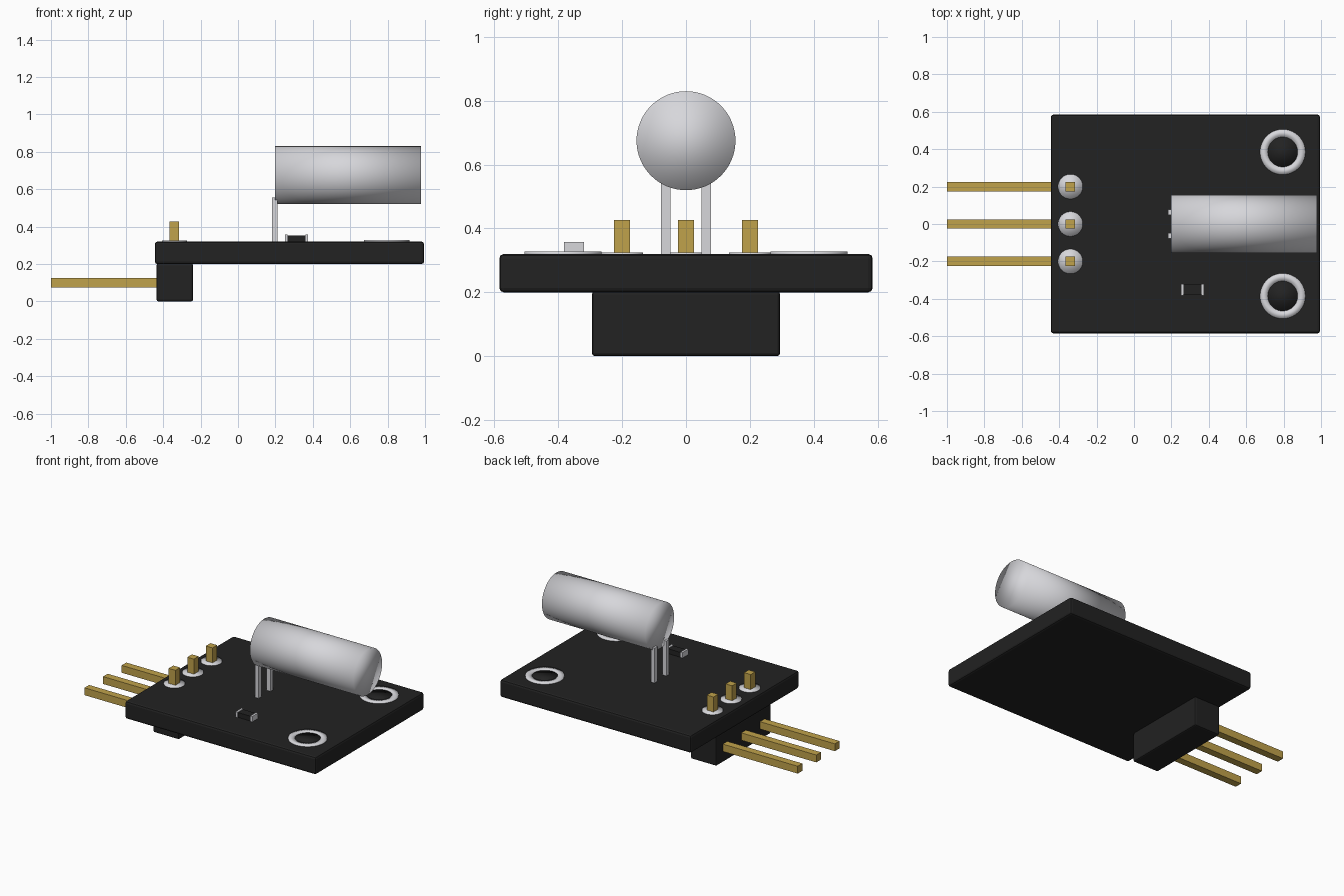
import bpy
import bmesh
from mathutils import Matrix

old = bpy.data.objects.get("Cube")
if old:
    bpy.data.objects.remove(old, do_unlink=True)


def material(name, rgb):
    m = bpy.data.materials.new(name)
    m.use_nodes = True
    m.diffuse_color = (*rgb, 1)
    bsdf = next(n for n in m.node_tree.nodes if n.type == 'BSDF_PRINCIPLED')
    bsdf.inputs["Base Color"].default_value = (*rgb, 1)
    return m


BLACK = material("matte black", (0.016, 0.016, 0.016))
GOLD = material("gold", (0.53, 0.36, 0.07))
SILVER = material("silver", (0.68, 0.68, 0.71))


def finish(name, bm, mat, smooth=False):
    bmesh.ops.recalc_face_normals(bm, faces=bm.faces[:])
    mesh = bpy.data.meshes.new(name)
    bm.to_mesh(mesh)
    bm.free()
    mesh.materials.append(mat)
    for p in mesh.polygons:
        p.use_smooth = smooth
    ob = bpy.data.objects.new(name, mesh)
    bpy.context.scene.collection.objects.link(ob)
    return ob


def box(name, x, y, z, mat, bevel=0):
    """Box from (min, max) ranges on each axis."""
    bm = bmesh.new()
    size = [r[1] - r[0] for r in (x, y, z)]
    mid = [(r[0] + r[1]) / 2 for r in (x, y, z)]
    bmesh.ops.create_cube(bm, size=1, matrix=Matrix.Translation(mid) @ Matrix.Diagonal((*size, 1)))
    ob = finish(name, bm, mat)
    if bevel:
        mod = ob.modifiers.new("soft edges", 'BEVEL')
        mod.width = bevel
        mod.segments = 2
    return ob


def cylinder(name, centre, radius, depth, mat, axis='Z'):
    bm = bmesh.new()
    turn = Matrix.Rotation(1.570796, 4, 'Y') if axis == 'X' else Matrix()
    bmesh.ops.create_cone(bm, cap_ends=True, segments=64, radius1=radius, radius2=radius,
                          depth=depth, matrix=Matrix.Translation(centre) @ turn)
    return finish(name, bm, mat, True)


def ring(name, centre, inner, outer, depth, mat):
    """Flat washer made by spinning a rectangular section."""
    bm = bmesh.new()
    h = depth / 2
    section = [bm.verts.new((r, 0, z)) for r, z in
               ((inner, -h), (outer, -h), (outer, h), (inner, h))]
    edges = [bm.edges.new((section[i], section[(i + 1) % 4])) for i in range(4)]
    bmesh.ops.spin(bm, geom=section + edges, cent=(0, 0, 0), axis=(0, 0, 1),
                   angle=6.2831853, steps=64)
    bmesh.ops.remove_doubles(bm, verts=bm.verts[:], dist=0.0005)
    bmesh.ops.translate(bm, verts=bm.verts[:], vec=centre)
    return finish(name, bm, mat, True)


# Circuit board and the header block below it
TOP = 0.32
box("circuit_board", (-0.445, 0.995), (-0.585, 0.585), (0.2, TOP), BLACK, 0.014)
box("pin_header", (-0.435, -0.24), (-0.295, 0.295), (0, 0.203), BLACK, 0.01)

# Right-angle pins with solder pads
for i, y in enumerate((0.2, 0, -0.2), 1):
    span = (y - 0.025, y + 0.025)
    box(f"pin_{i}", (-1, -0.315), span, (0.075, 0.125), GOLD)
    box(f"pin_top_{i}", (-0.365, -0.315), span, (0.075, 0.427), GOLD)
    cylinder(f"solder_pad_{i}", (-0.34, y, TOP), 0.066, 0.01, SILVER)

# Mounting holes: metal ring around a dark disc
for side, y in (("left", 0.385), ("right", -0.385)):
    ring(f"mounting_ring_{side}", (0.795, y, TOP + 0.001), 0.08, 0.121, 0.014, SILVER)
    cylinder(f"mounting_hole_{side}", (0.795, y, TOP), 0.081, 0.006, BLACK)

# Sensor can on two leads
cylinder("sensor_can", (0.588, 0, 0.675), 0.155, 0.78, SILVER, 'X')
for side, y in (("left", 0.063), ("right", -0.063)):
    box(f"sensor_lead_{side}", (0.182, 0.21), (y - 0.015, y + 0.015), (0.3, 0.557), SILVER)

# Chip resistor with metal end caps
box("resistor_body", (0.265, 0.36), (-0.378, -0.322), (0.31, 0.353), BLACK)
for side, x in (("right", 0.25), ("left", 0.36)):
    box(f"resistor_cap_{side}", (x, x + 0.015), (-0.382, -0.32), (0.31, 0.357), SILVER)
